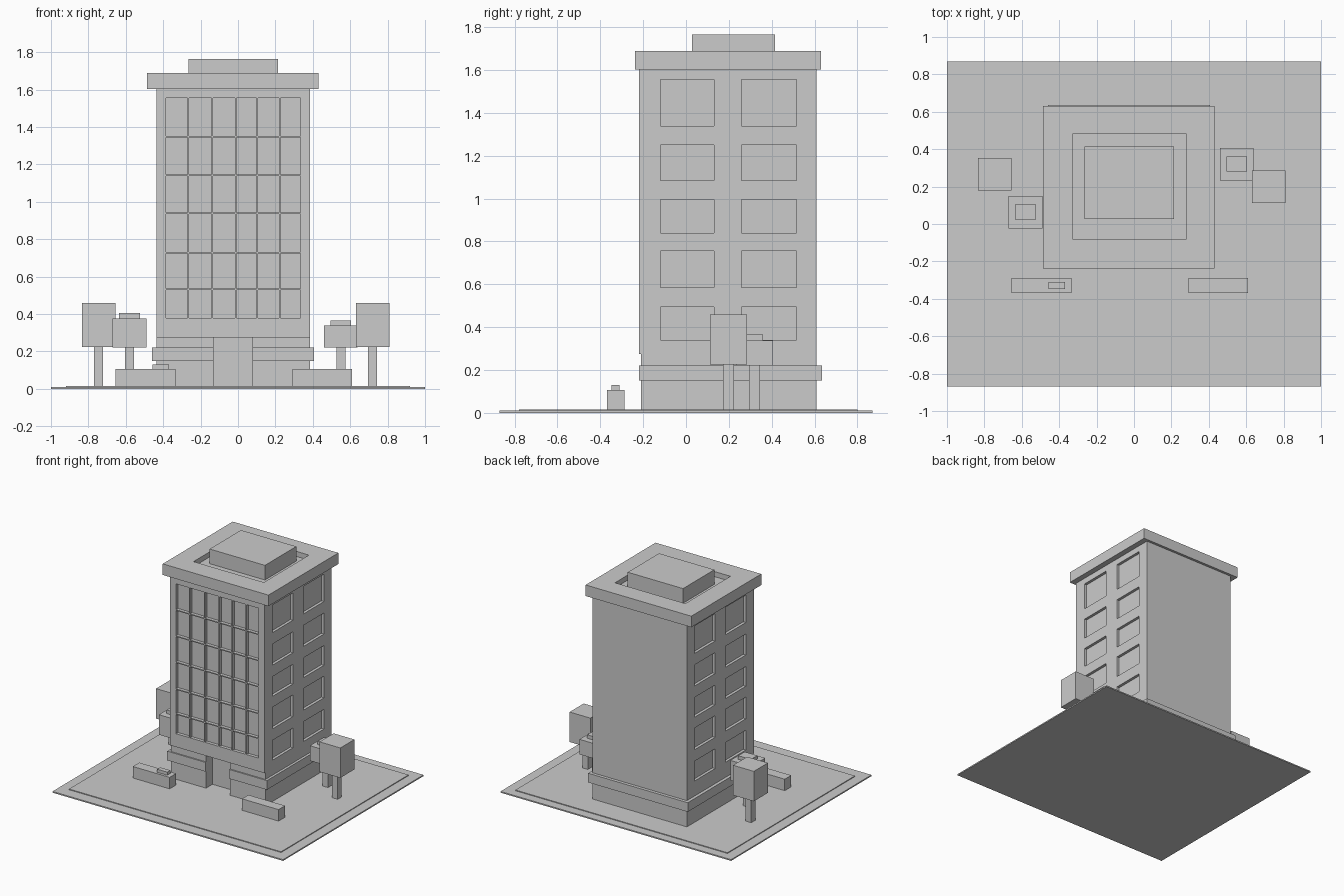
import bpy, bmesh
from mathutils import Vector

if "Cube" in bpy.data.objects:
    bpy.data.objects.remove(bpy.data.objects["Cube"])


def boxes(name, items):
    """One mesh made of boxes, each (x0, x1, y0, y1, z0, z1)."""
    bm = bmesh.new()
    for x0, x1, y0, y1, z0, z1 in items:
        vs = bmesh.ops.create_cube(bm, size=1)["verts"]
        for v in vs:
            v.co = Vector((x1 if v.co.x > 0 else x0,
                           y1 if v.co.y > 0 else y0,
                           z1 if v.co.z > 0 else z0))
    me = bpy.data.meshes.new(name)
    bm.to_mesh(me)
    bm.free()
    ob = bpy.data.objects.new(name, me)
    bpy.context.collection.objects.link(ob)
    return ob


def cut(ob, items):
    """Carve boxes out of an object and remove the cutter."""
    cutter = boxes("cutter", items)
    cutter.hide_render = True
    mod = ob.modifiers.new("cut", "BOOLEAN")
    mod.operation = "DIFFERENCE"
    mod.solver = "EXACT"
    mod.object = cutter
    bpy.context.view_layer.update()
    me = bpy.data.meshes.new_from_object(
        ob.evaluated_get(bpy.context.evaluated_depsgraph_get()))
    ob.modifiers.clear()
    ob.data = me
    bpy.data.objects.remove(cutter)


# Ground slab with a slightly raised pavement
boxes("ground_slab", [(-1, 1, -0.87, 0.87, 0, 0.01)])
boxes("pavement", [(-0.92, 0.92, -0.78, 0.8, 0.008, 0.016)])

# Tower with curtain-wall windows in front and two columns on each side
X0, X1 = -0.435, 0.385
tower = boxes("tower", [(X0, X1, -0.22, 0.61, 0.275, 1.61)])
rows = [0.375, 0.533, 0.728, 0.938, 1.143, 1.348, 1.558]
cols = [-0.388, -0.265, -0.138, -0.012, 0.103, 0.223, 0.338]
g = 0.004
windows = [(a + g, b - g, -0.3, -0.195, c + g, d - g)
           for a, b in zip(cols, cols[1:]) for c, d in zip(rows, rows[1:])]
for z0, z1 in [(0.34, 0.495), (0.585, 0.755), (0.84, 0.995), (1.085, 1.25), (1.34, 1.555)]:
    for y0, y1 in [(-0.12, 0.13), (0.26, 0.515)]:
        windows += [(X1 - 0.022, X1 + 0.1, y0, y1, z0, z1),
                    (X0 - 0.1, X0 + 0.022, y0, y1, z0, z1)]
cut(tower, windows)

# Ground floor with entrance recess, and the canopy band around it
entrance = (-0.13, 0.077, -0.4, -0.13, -0.1, 0.4)
base = boxes("ground_floor", [(X0, X1, -0.21, 0.61, 0.012, 0.275)])
cut(base, [entrance])
band = boxes("canopy_band", [(-0.46, 0.405, -0.22, 0.635, 0.15, 0.222)])
cut(band, [entrance])

# Roof cornice with sunken deck and plant room
cornice = boxes("cornice", [(-0.487, 0.43, -0.237, 0.63, 1.603, 1.69)])
cut(cornice, [(-0.33, 0.28, -0.08, 0.48, 1.65, 1.9)])
boxes("roof_plant_room", [(-0.265, 0.215, 0.027, 0.415, 1.645, 1.765)])


# Trees: box crown on a thin trunk, the short ones with a cap
def tree(name, x, y, z0, z1, cap=None):
    boxes(name + "_trunk", [(x - 0.024, x + 0.024, y - 0.025, y + 0.025, 0.015, z0 + 0.01)])
    boxes(name + "_crown", [(x - 0.09, x + 0.09, y - 0.087, y + 0.087, z0, z1)])
    if cap:
        boxes(name + "_cap", [(x - 0.055, x + 0.055, y - 0.04, y + 0.04, z1 - 0.01, cap)])


tree("tall_tree_left", -0.745, 0.265, 0.225, 0.46)
tree("short_tree_left", -0.58, 0.063, 0.22, 0.377, 0.405)
tree("short_tree_right", 0.55, 0.32, 0.22, 0.338, 0.365)
tree("tall_tree_right", 0.72, 0.198, 0.225, 0.46)

# Planters in front
boxes("planter_left", [(-0.655, -0.335, -0.368, -0.288, 0.012, 0.106)])
boxes("planter_left_shrub", [(-0.457, -0.37, -0.348, -0.31, 0.1, 0.13)])
boxes("planter_right", [(0.292, 0.61, -0.368, -0.288, 0.012, 0.106)])
